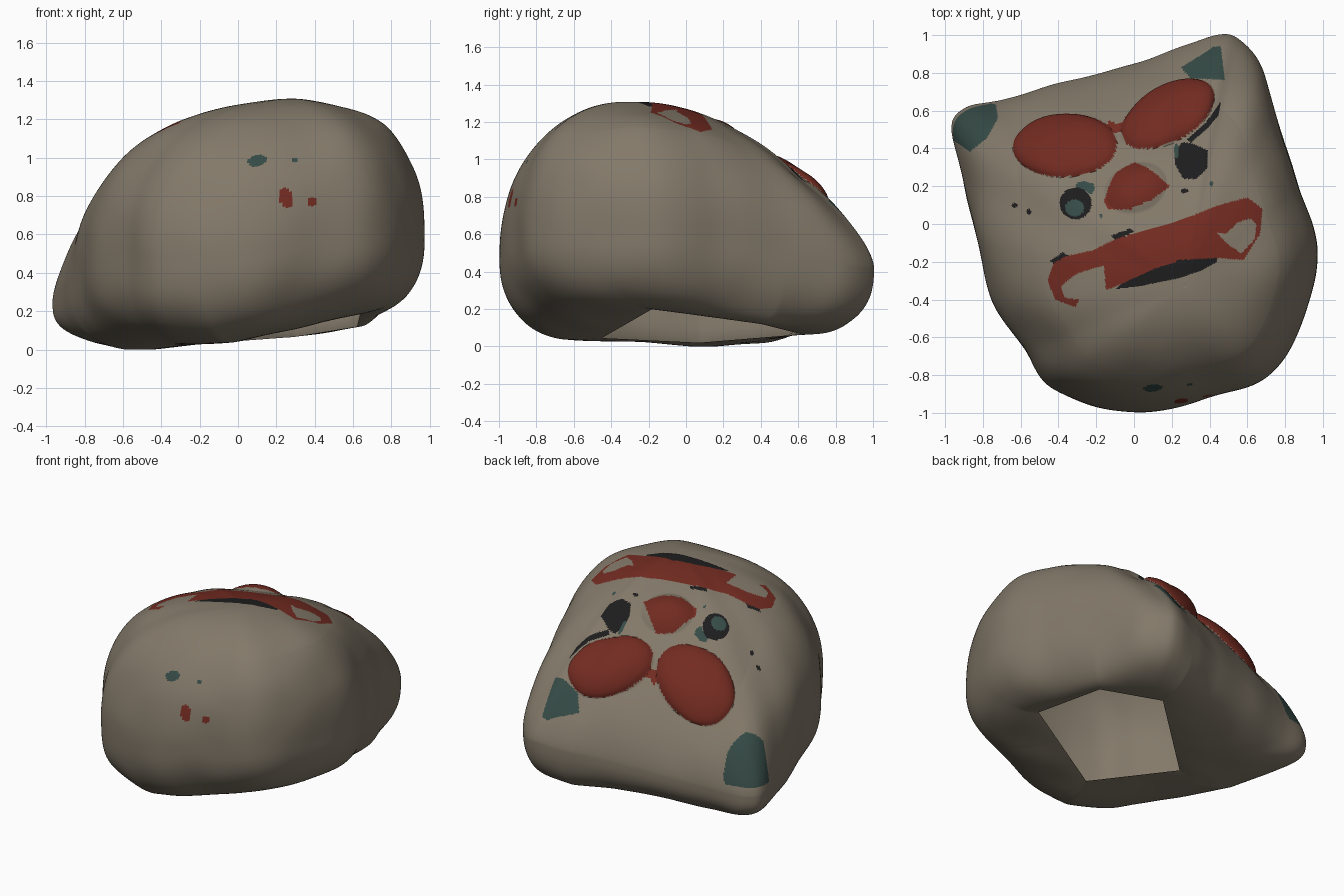
import bpy, bmesh, math
from mathutils import Vector, noise

if "Cube" in bpy.data.objects:
    bpy.data.objects.remove(bpy.data.objects["Cube"])

COLOURS = [("clay_beige", (0.226, 0.191, 0.142)), ("dull_red", (0.168, 0.024, 0.015)),
           ("dark_teal", (0.036, 0.069, 0.061)), ("near_black", (0.012, 0.012, 0.013))]
BEIGE, RED, TEAL, BLACK = range(4)

# Widest outline, counter-clockwise: x, y, height, squareness above, squareness below
OUTLINE = [(.45, 1.0, .42, 1.52, 2.6), (.25, .94, .38, 1.52, 2.5), (0, .85, .35, 1.62, 2.5),
           (-.4, .74, .3, 1.6, 2.7), (-.7, .655, .26, 1.55, 3.1), (-.9, .61, .25, 1.5, 3.3),
           (-.97, .5, .26, 1.55, 3.4), (-.9, .22, .34, 1.8, 3.6), (-.83, -.1, .45, 2.12, 3.4),
           (-.74, -.42, .48, 2.3, 3), (-.585, -.66, .48, 2.3, 3), (-.42, -.88, .48, 2.2, 3),
           (0, -1.0, .52, 2.0, 3), (.4, -.92, .6, 2.15, 2.7), (.7, -.81, .58, 2.35, 2.4),
           (.88, -.55, .57, 2.5, 2.3), (.97, -.15, .57, 2.6, 2.3), (.87, .2, .55, 2.45, 2.3),
           (.76, .55, .48, 2.05, 2.4), (.68, .83, .44, 1.7, 2.5), (.56, .97, .42, 1.52, 2.6)]
# Five-sided opening underneath
BASE = [Vector(p) for p in [(.64, -.18, .2), (.62, .4, .12), (.28, .62, .065), (-.32, .07, .02), (.02, -.45, .045)]]
BASE_MID = Vector((.23, .07))
APEX = Vector((.27, -.33, 1.305))
AROUND, UPPER, LOWER = 480, 225, 36


def spline(t):
    """Smooth closed curve through the outline keys."""
    n = len(OUTLINE)
    i, f = int(t * n), t * n - int(t * n)
    a, b, c, d = (OUTLINE[(i + k) % n] for k in (-1, 0, 1, 2))
    return [.5 * (2 * q + (r - p) * f + (2 * p - 5 * q + 4 * r - s) * f * f + (3 * q - p - 3 * r + s) * f ** 3)
            for p, q, r, s in zip(a, b, c, d)]


def base_point(x, y):
    """Edge point of the opening in the direction of x, y."""
    d = Vector((x, y)) - BASE_MID
    for a, b in zip(BASE, BASE[1:] + BASE[:1]):
        e, w = (b - a).xy, a.xy - BASE_MID
        den = d.x * e.y - d.y * e.x
        if abs(den) > 1e-9:
            r, u = (w.x * e.y - w.y * e.x) / den, (w.x * d.y - w.y * d.x) / den
            if r > 0 and -1e-6 <= u <= 1 + 1e-6:
                return a.lerp(b, u)
    return BASE[0].copy()


def ellipse(x, y, cx, cy, rx, ry, deg=0):
    """Squared distance in ellipse units, inside when below 1."""
    c, s = math.cos(math.radians(deg)), math.sin(math.radians(deg))
    dx, dy = x - cx, y - cy
    return ((dx * c + dy * s) / rx) ** 2 + ((dy * c - dx * s) / ry) ** 2


def inside(x, y, poly):
    hit = False
    for (ax, ay), (bx, by) in zip(poly, poly[1:] + poly[:1]):
        if (ay > y) != (by > y) and x < (bx - ax) * (y - ay) / (by - ay) + ax:
            hit = not hit
    return hit


# Painted regions seen from above
MOUTH = [(-.46, -.3), (-.43, -.21), (-.36, -.17), (-.22, -.14), (-.1, -.08), (.25, .02), (.45, .1), (.6, .14),
         (.68, .08), (.67, -.05), (.58, -.19), (.45, -.18), (.25, -.19), (.1, -.24), (-.05, -.31), (-.15, -.35),
         (-.16, -.22), (-.3, -.26), (-.39, -.33), (-.37, -.39), (-.29, -.4), (-.31, -.44), (-.42, -.4)]
MOUTH_GAP = [(.44, -.05), (.49, -.05), (.55, .01), (.62, .03), (.65, 0), (.64, -.08), (.57, -.155), (.5, -.11)]
NOSE = [(-.16, .12), (-.14, .08), (-.02, .07), (.1, .12), (.19, .2), (.08, .28), (0, .33), (-.1, .27)]
BUMPS = [(-.365, .415, .275, .165, 3), (.18, .58, .27, .145, 30)]
HORN_PATCH = [(-1, .47), (-1, .62), (-.85, .66), (-.73, .63), (-.72, .56), (-.78, .45), (-.87, .38)]
POLYS = [(RED, NOSE), (RED, [(-.14, .47), (-.08, .49), (-.04, .5), (-.06, .54), (-.09, .53), (-.14, .55)]),
         (TEAL, HORN_PATCH), (TEAL, [(.25, .83), (.42, .94), (.46, .94), (.48, .76), (.3, .77)]),
         (BLACK, [(-.1, -.345), (-.05, -.3), (.1, -.23), (.25, -.18), (.44, -.17), (.44, -.2), (.35, -.25),
                  (.2, -.295), (.02, -.33)]),
         (BLACK, [(-.12, -.06), (-.02, -.025), (0, -.04), (-.1, -.09)]),
         (BLACK, [(-.45, -.2), (-.38, -.15), (-.34, -.17), (-.42, -.21)]),
         (BLACK, [(.215, .38), (.25, .43), (.3, .43), (.39, .39), (.39, .3), (.33, .24), (.26, .24), (.22, .31)]),
         (BLACK, [(.46, .65), (.45, .58), (.4, .52), (.3, .43), (.28, .45), (.38, .54)])]
DOTS = [(TEAL, (-.315, .085, .05, .045)), (BLACK, (-.31, .11, .085, .085)), (TEAL, (-.27, .2, .04, .03)),
        (TEAL, (.225, .385, .013, .04)), (BLACK, (-.635, .1, .015, .012)),
        (BLACK, (-.56, .065, .012, .015)), (BLACK, (.27, .175, .02, .012)), (TEAL, (-.23, .19, .02, .03)),
        (TEAL, (.41, .215, .01, .015)), (TEAL, (-.175, .045, .008, .012))]
# Small marks on the front: x, z, half sizes
FRONT_DOTS = [(TEAL, (.1, .985, .05, .03, 15)), (TEAL, (.295, .99, .015, .013)),
              (RED, (.25, .79, .035, .055, 15)), (RED, (.385, .77, .025, .025))]


def colour_at(x, y, z, upper):
    if y < -.5:
        return next((m for m, e in FRONT_DOTS if ellipse(x, z, *e) < 1), BEIGE)
    if not upper or (x < -.7 and z < .31):
        return BEIGE
    if any(ellipse(x, y, *b) < 1 for b in BUMPS):
        return RED
    for m, e in DOTS:
        if ellipse(x, y, *e) < 1:
            return m
    if inside(x, y, MOUTH):
        return BEIGE if inside(x, y, MOUTH_GAP) else RED
    return next((m for m, p in POLYS if inside(x, y, p)), BEIGE)


def lift(x, y):
    """Outward swelling of the cheeks and nose."""
    h = sum(.075 * max(0, 1 - ellipse(x, y, *b)) ** .6 for b in BUMPS)
    return h + .05 * max(0, 1 - ellipse(x, y, .01, .19, .17, .13, 20))


def build_body():
    bm = bmesh.new()
    keys = [spline(i / AROUND) for i in range(AROUND)]
    rings = []
    # rim of the opening up to the widest outline, sagging a little between
    for j in range(LOWER):
        c = math.sin(math.pi / 2 * j / LOWER)
        ring = []
        for x, y, z, n, m in keys:
            b = base_point(x, y)
            p = b.lerp(Vector((x, y, 0)), c)
            sag = .1 * c * (1 - c) * max(0, m - 2.5)
            ring.append(bm.verts.new((p.x, p.y, z - (z - b.z) * (1 - c ** m) ** (1 / m) - sag)))
        rings.append(ring)
    # widest outline up to the crown
    for j in range(UPPER):
        c = math.cos(math.pi / 2 * j / UPPER)
        ring = []
        for x, y, z, n, m in keys:
            e = 2 + (n - 2) * min(1, c * 1.4)
            s = max(0, 1 - c ** e) ** (1 / e)
            p = APEX.lerp(Vector((x, y, 0)), c)
            ring.append(bm.verts.new((p.x, p.y, z + (APEX.z - z) * s)))
        rings.append(ring)
    for k, (lo, hi) in enumerate(zip(rings, rings[1:])):
        for i in range(AROUND):
            q = (i + 1) % AROUND
            f = bm.faces.new((lo[i], lo[q], hi[q], hi[i]))
            m = f.calc_center_median()
            f.material_index = colour_at(m.x, m.y, m.z, k >= LOWER - 1)
    crown = bm.verts.new(APEX)
    for i in range(AROUND):
        bm.faces.new((rings[-1][i], rings[-1][(i + 1) % AROUND], crown))
    # swellings and gentle unevenness
    bm.normal_update()
    moves = []
    for j, ring in enumerate(rings[1:], 1):
        for v in ring:
            h = .01 * noise.noise(v.co * 3.5) * min(1, j / 10)
            moves.append((v, v.normal * (h + (lift(v.co.x, v.co.y) if j >= LOWER else 0))))
    for v, d in moves:
        v.co += d
        v.co.z = max(v.co.z, 0)
    mesh = bpy.data.meshes.new("head")
    bm.to_mesh(mesh)
    bm.free()
    obj = bpy.data.objects.new("head", mesh)
    bpy.context.collection.objects.link(obj)
    for name, rgb in COLOURS:
        mat = bpy.data.materials.new(name)
        mat.diffuse_color = (*rgb, 1)
        mat.use_nodes = True
        mat.node_tree.nodes["Principled BSDF"].inputs["Base Color"].default_value = mat.diffuse_color
        mesh.materials.append(mat)
    bpy.context.view_layer.objects.active = obj
    obj.select_set(True)
    bpy.ops.object.shade_smooth_by_angle(angle=math.radians(40))


build_body()
